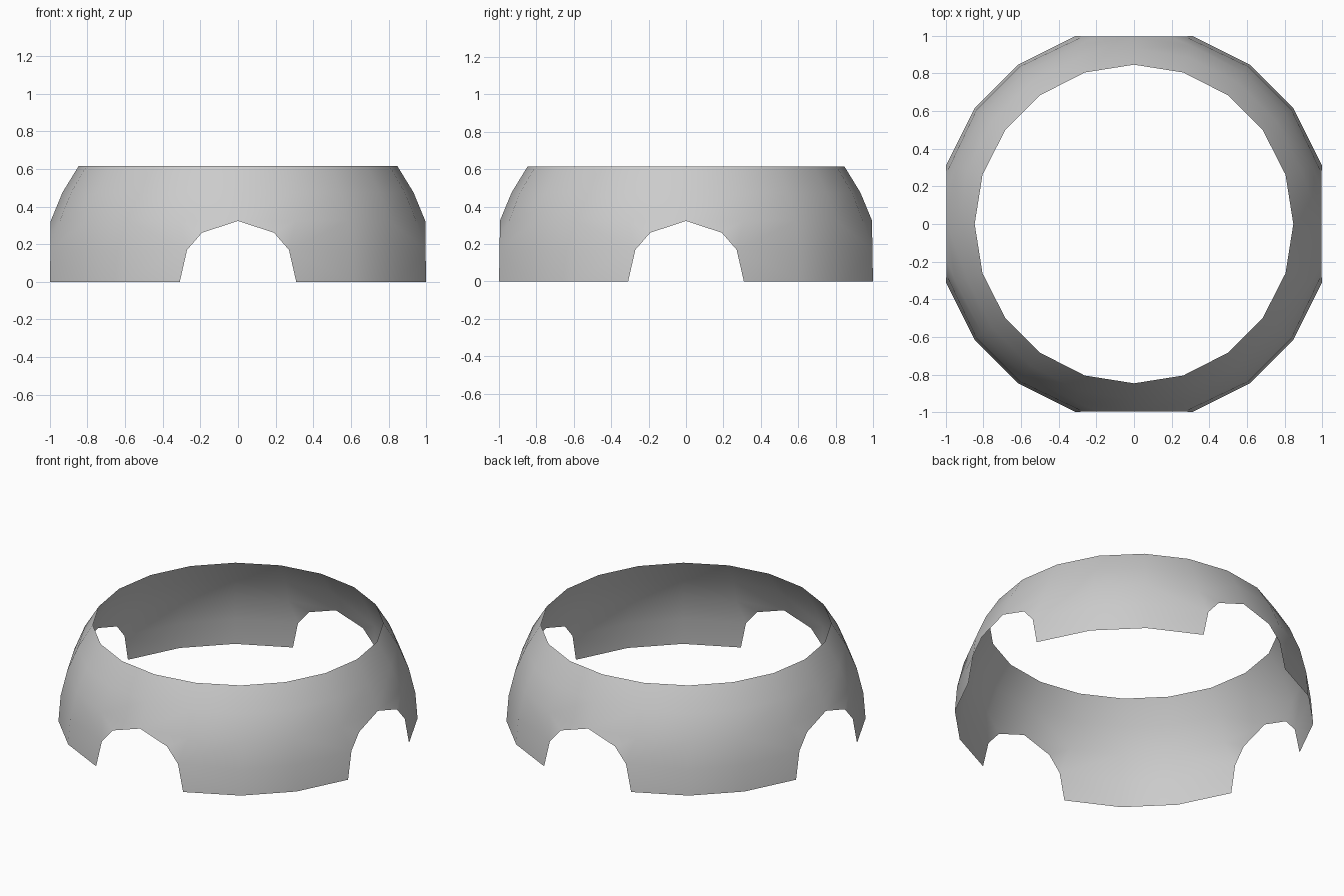
import bpy
import bmesh
from math import radians, sin, cos
from mathutils import Vector

cube = bpy.data.objects.get("Cube")
if cube:
    bpy.data.objects.remove(cube, do_unlink=True)

RADIUS = 1.0466
STEP = 18  # degrees between columns

# Single plain material
grey = bpy.data.materials.new("light_grey")
grey.use_nodes = True
colour = (0.6, 0.6, 0.6, 1)
grey.diffuse_color = colour
grey.node_tree.nodes["Principled BSDF"].inputs["Base Color"].default_value = colour

bm = bmesh.new()


def on_sphere(lon, lat):
    a, b = radians(lon), radians(lat)
    return RADIUS * Vector((cos(b) * cos(a), cos(b) * sin(a), sin(b)))


def add_face(points):
    """Face from (longitude, latitude) points, turned to look outward."""
    face = bm.faces.new([bm.verts.new(on_sphere(*p)) for p in points])
    face.normal_update()
    if face.normal.dot(face.calc_center_median()) < 0:
        face.normal_flip()
    face.smooth = True


def add_patch(lon, lat, height):
    add_face([(lon, lat), (lon + STEP, lat),
              (lon + STEP, lat + height), (lon, lat + height)])


# Arch edge from crown to foot, and the leg columns beside it
crown, haunch, side, foot = (0, 18), (10.9, 14.4), (15.2, 9.3), (17.2, 0)
shoulder, leg_top, leg_mid, leg_foot = (18, 18), (36, 18), (36, 9), (36, 0)
arch_faces = [
    (crown, haunch, shoulder),
    (haunch, side, shoulder),
    (side, leg_mid, leg_top, shoulder),
    (side, foot, leg_foot, leg_mid),
]

for quarter in range(0, 360, 90):
    # Upper band of the dome
    for lon in range(quarter, quarter + 90, STEP):
        for lat in (18, 27):
            add_patch(lon, lat, 9)
    # Middle of the leg
    for lat in (0, 9):
        add_patch(quarter + 36, lat, 9)
    # Both flanks of the leg, beside the arches
    for points in arch_faces:
        add_face([(quarter + lon, lat) for lon, lat in points])
        add_face([(quarter + 90 - lon, lat) for lon, lat in points])

bmesh.ops.remove_doubles(bm, verts=bm.verts[:], dist=0.0005)
mesh = bpy.data.meshes.new("arched_dome_ring")
bm.to_mesh(mesh)
bm.free()
mesh.materials.append(grey)
ring = bpy.data.objects.new("arched_dome_ring", mesh)
bpy.context.collection.objects.link(ring)
